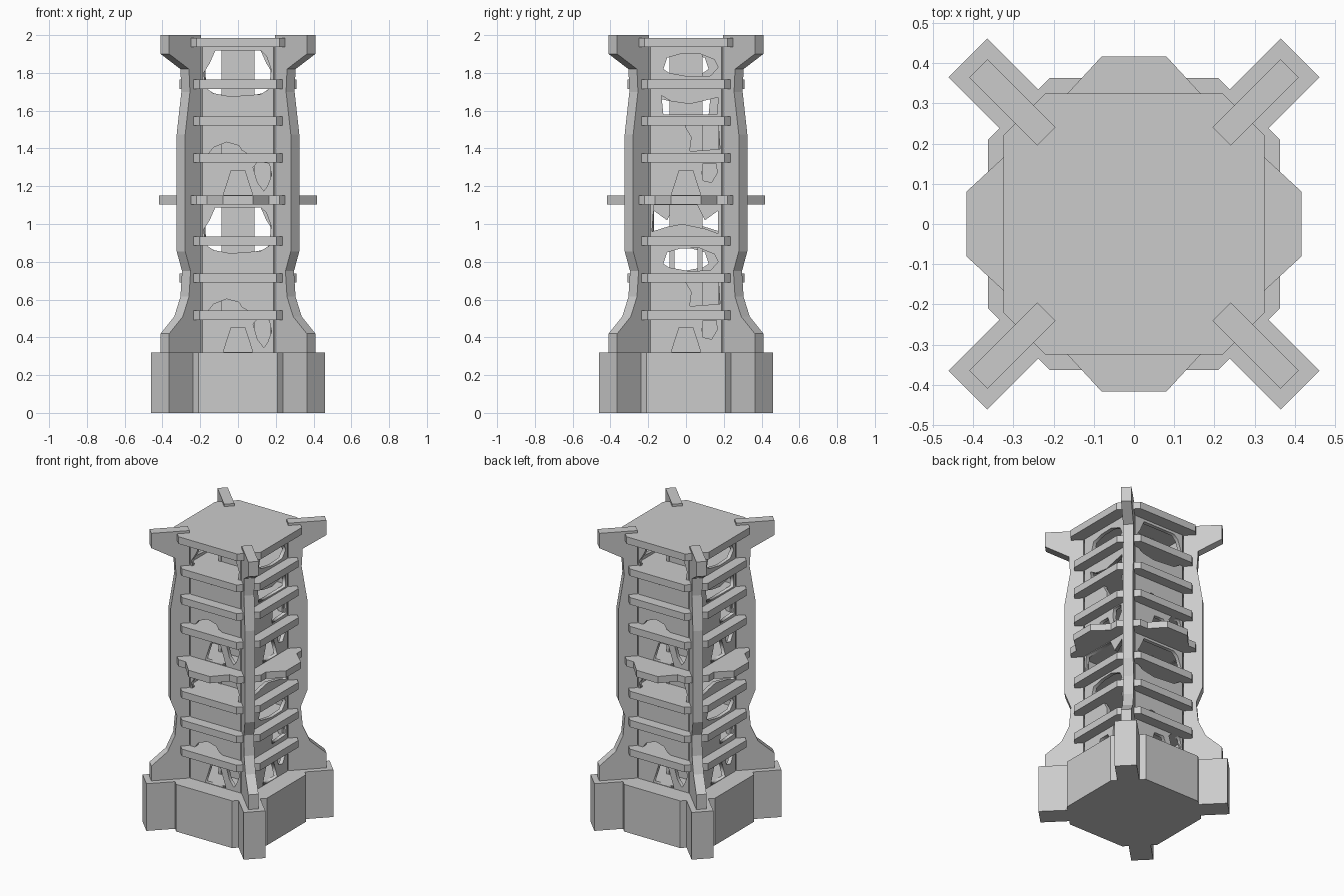
import bpy, bmesh, math
from mathutils import Matrix, Vector

if "Cube" in bpy.data.objects:
    bpy.data.objects.remove(bpy.data.objects["Cube"])

STEP = 0.83  # height of one repeated block of storeys


def finish(name, mesh):
    ob = bpy.data.objects.new(name, mesh)
    bpy.context.collection.objects.link(ob)
    return ob


def prism(name, pts, depth, matrix=Matrix()):
    """Extrude a closed 2D outline along local z."""
    bm = bmesh.new()
    face = bm.faces.new([bm.verts.new((x, y, 0)) for x, y in pts])
    res = bmesh.ops.extrude_face_region(bm, geom=[face])
    verts = [v for v in res["geom"] if isinstance(v, bmesh.types.BMVert)]
    bmesh.ops.translate(bm, vec=(0, 0, depth), verts=verts)
    bmesh.ops.recalc_face_normals(bm, faces=bm.faces)
    bm.transform(matrix)
    me = bpy.data.meshes.new(name)
    bm.to_mesh(me)
    bm.free()
    return finish(name, me)


def sheet(name, outer, holes, thick, matrix):
    """Flat panel with holes, made from a filled 2D curve."""
    cu = bpy.data.curves.new(name, 'CURVE')
    cu.dimensions = '2D'
    cu.fill_mode = 'BOTH'
    cu.extrude = thick / 2
    for pts in [outer] + holes:
        sp = cu.splines.new('POLY')
        sp.points.add(len(pts) - 1)
        for p, (x, y) in zip(sp.points, pts):
            p.co = (x, y, 0, 1)
        sp.use_cyclic_u = True
    tmp = finish(name + "_curve", cu)
    dg = bpy.context.evaluated_depsgraph_get()
    me = bpy.data.meshes.new_from_object(tmp.evaluated_get(dg))
    bpy.data.objects.remove(tmp)
    me.transform(matrix)
    me.name = name
    return finish(name, me)


def rect(x, z0, z1):
    return [(-x, z0), (x, z0), (x, z1), (-x, z1)]


def ring(quarter):
    """Repeat one side's outline points around four sides."""
    out = []
    for k in range(4):
        r = Matrix.Rotation(k * math.pi / 2, 2)
        out += [tuple(r @ Vector(p)) for p in quarter]
    return out


def side(c, h):
    return ring([(-c, -h), (c, -h)])


def lift(pts, dz):
    return [(x, z + dz) for x, z in pts]


def at_z(z):
    return Matrix.Translation((0, 0, z))


UP = Matrix.Rotation(math.pi / 2, 4, 'X')  # stand a flat outline upright

# Base
prism("base", side(0.21, 0.363), 0.32)

# Floor slabs, balcony floor and roof
for i, z in enumerate((0.493, 0.69, 0.886, 1.326, 1.522, 1.716)):
    prism(f"floor_slab_{i + 1}", side(0.205, 0.31), 0.048, at_z(z))
prism("balcony_slab", ring([(-0.22, -0.325), (-0.165, -0.325), (-0.08, -0.417),
                            (0.08, -0.417), (0.165, -0.325), (0.22, -0.325)]),
      0.046, at_z(1.104))
prism("roof_slab", side(0.22, 0.325), 0.048, at_z(1.936))

# Corner fins with their foot blocks
outer = [(0.547, 0.31), (0.547, 0.42), (0.445, 0.51), (0.399, 0.615), (0.387, 0.75),
         (0.427, 0.855), (0.427, 1.475), (0.392, 1.70), (0.399, 1.82),
         (0.547, 1.90), (0.547, 2.0)]
for k in range(4):
    turn = Matrix.Rotation(math.radians(45 + 90 * k), 4, 'Z')
    prism(f"corner_fin_{k + 1}", [(0.308, 2.0), (0.308, 0.31)] + outer, 0.064,
          turn @ Matrix.Translation((0, 0.032, 0)) @ UP)
    prism(f"foot_block_{k + 1}", [(0.3, -0.068), (0.584, -0.068), (0.584, 0.068), (0.3, 0.068)],
          0.32, turn)
    prism(f"corner_wall_{k + 1}", [(0.28, -0.037), (0.303, -0.037), (0.303, 0.037), (0.28, 0.037)],
          1.64, turn @ at_z(0.31))

# Broken outer walls: door and ragged holes
door = [(-0.078, 0.323), (0.078, 0.323), (0.036, 0.452), (-0.036, 0.452)]
front_block = [
    door,
    [(0.08, 0.47), (0.105, 0.50), (0.165, 0.49), (0.178, 0.43), (0.155, 0.37),
     (0.137, 0.345), (0.103, 0.39)],
    [(-0.165, 0.53), (0.07, 0.53), (0.02, 0.56), (0.005, 0.585), (-0.06, 0.603), (-0.13, 0.575)],
    [(-0.17, 0.89), (-0.13, 0.862), (-0.04, 0.845), (0.12, 0.857), (0.165, 0.885),
     (0.175, 0.99), (0.15, 1.06), (0.12, 1.088), (-0.12, 1.088), (-0.15, 1.02), (-0.182, 0.97)],
]
right_a = [(0.09, 0.40), (0.135, 0.39), (0.165, 0.44), (0.16, 0.49), (0.09, 0.49), (0.085, 0.44)]
right_b = [(0.02, 0.565), (0.18, 0.577), (0.17, 0.72), (0.0, 0.72), (0.0, 0.69), (0.03, 0.64)]
right_c = [(-0.12, 0.79), (-0.09, 0.77), (0.02, 0.75), (0.13, 0.755), (0.17, 0.80),
           (0.15, 0.84), (0.07, 0.873), (-0.03, 0.87), (-0.1, 0.85)]
right_d = [(-0.18, 0.96), (-0.1, 0.985), (-0.02, 1.0), (0.1, 0.975), (0.17, 0.95), (0.17, 1.07),
           (0.1, 1.02), (0.06, 1.10), (-0.17, 1.10)]
right_e = [(-0.12, 1.58), (0.165, 1.58), (0.17, 1.67), (0.02, 1.635), (-0.08, 1.65), (-0.13, 1.68)]
front_holes = front_block + [lift(h, STEP) for h in front_block]
right_holes = [door, right_a, right_b, right_c, right_d, right_e, lift(door, STEP),
               lift(right_a, STEP), lift(right_b, STEP - 0.01), lift(right_c, 1.03)]
for k, (name, holes) in enumerate((("front", front_holes), ("right", right_holes),
                                   ("back", front_holes), ("left", right_holes))):
    turn = Matrix.Rotation(math.pi / 2 * k, 4, 'Z')
    sheet(name + "_wall", rect(0.188, 0.31, 1.95), holes, 0.025,
          turn @ Matrix.Translation((0, -0.2275, 0)) @ UP)

# Inner shaft: corner posts with panels, gaps on the side faces
for k in range(4):
    turn = Matrix.Rotation(math.pi / 2 * k, 4, 'Z')
    prism(f"shaft_post_{k + 1}", [(0.066, 0.066), (0.087, 0.066), (0.087, 0.087), (0.066, 0.087)],
          1.64, turn @ at_z(0.31))
    gaps = [rect(0.06, 0.745, 0.875)] if k % 2 else []
    sheet(f"shaft_panel_{k + 1}", rect(0.067, 0.31, 1.95), gaps, 0.012,
          turn @ Matrix.Translation((0, -0.077, 0)) @ UP)
